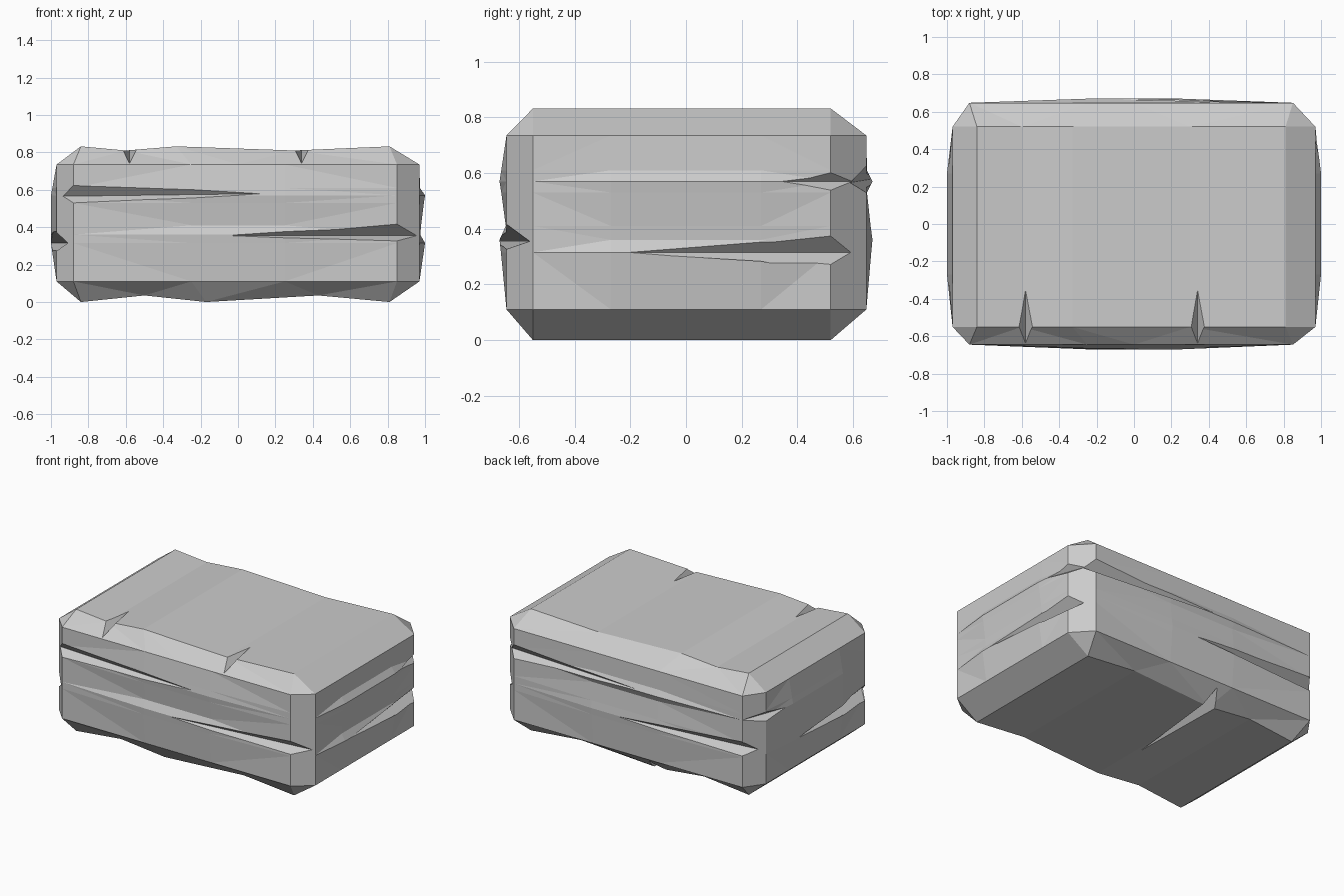
import bpy, bmesh
from mathutils import Vector

if "Cube" in bpy.data.objects:
    bpy.data.objects.remove(bpy.data.objects["Cube"])

# Stone block: stacked octagonal rings, each wall bulging by its own weathering profile
LEVELS = [.11, .315, .36, .41, .53, .57, .61, .735]
FRONT = [0, .8, 1, .1, .75, 1, .75, 0]
RIGHT = [0, 1, .15, .3, .8, 1, .1, 0]
BACK = [0, .8, 1, .7, .1, 1, .1, 0]
LEFT = [0, 1, 1, 1, 1, 1, .75, 0]
SIDE_Y = [-.55, -.27, .27, .52]


def wall_ring(z, f, r, b, l):
    xs = [(-.88, 0), (-.25, 1), (0, 1), (.25, 1), (.85, 0)]
    ys = list(zip(SIDE_Y, [0, 1, 1, 0]))
    pts = [(x, -.645 - .025 * f * k, z) for x, k in xs]
    pts += [(.97 + .03 * r * k, y, z) for y, k in ys]
    pts += [(x, .648 + .022 * b * k, z) for x, k in reversed(xs)]
    pts += [(-.97 - .03 * l * k, y, z) for y, k in reversed(ys)]
    return pts


def cap_ring(profile):
    # Wavy end rectangle; corners are doubled so they weld into corner triangles
    pts = [(x, -.55, z) for x, z in profile]
    pts += [(profile[-1][0], y, profile[-1][1]) for y in SIDE_Y]
    pts += [(x, .52, z) for x, z in reversed(profile)]
    pts += [(profile[0][0], y, profile[0][1]) for y in reversed(SIDE_Y)]
    return pts


BOTTOM = [(-.84, 0), (-.5, .035), (-.17, 0), (.43, .035), (.81, 0)]
TOP = [(-.84, .832), (-.6, .81), (-.33, .832), (.3, .81), (.81, .832)]
rings = [cap_ring(BOTTOM)]
rings += [wall_ring(*row) for row in zip(LEVELS, FRONT, RIGHT, BACK, LEFT)]
rings.append(cap_ring(TOP))

bm = bmesh.new()
loops = [[bm.verts.new(p) for p in ring] for ring in rings]
for a, b in zip(loops, loops[1:]):
    for i in range(len(a)):
        j = (i + 1) % len(a)
        bm.faces.new((a[i], a[j], b[j], b[i]))
for lp in (loops[0], loops[-1]):
    # lengthwise strips, then the two end strips
    for i in range(4):
        bm.faces.new((lp[i], lp[i + 1], lp[12 - i], lp[13 - i]))
    bm.faces.new(lp[4:10])
    bm.faces.new([lp[0]] + lp[13:][:5])
bmesh.ops.remove_doubles(bm, verts=bm.verts, dist=.0005)
bmesh.ops.dissolve_degenerate(bm, edges=bm.edges, dist=.0001)
bmesh.ops.triangulate(bm, faces=bm.faces)
bmesh.ops.recalc_face_normals(bm, faces=bm.faces)
mesh = bpy.data.meshes.new("stone_block")
bm.to_mesh(mesh)
bm.free()
block = bpy.data.objects.new("stone_block", mesh)
bpy.context.collection.objects.link(block)
bpy.context.view_layer.objects.active = block


def crack(tip, mouth, end, out, across, up, down):
    """Carve a wedge that starts at tip, opens at mouth and closes at end."""
    across, m = Vector(across), Vector(mouth)
    cb = bmesh.new()
    for p in (tip, end, out, m + across * up, m - across * down):
        cb.verts.new(p)
    bmesh.ops.convex_hull(cb, input=cb.verts)
    bmesh.ops.recalc_face_normals(cb, faces=cb.faces)
    cm = bpy.data.meshes.new("crack_cutter")
    cb.to_mesh(cm)
    cb.free()
    cutter = bpy.data.objects.new("crack_cutter", cm)
    cutter.hide_render = True
    bpy.context.collection.objects.link(cutter)
    mod = block.modifiers.new("crack", 'BOOLEAN')
    mod.operation, mod.solver, mod.object = 'DIFFERENCE', 'EXACT', cutter
    bpy.ops.object.modifier_apply(modifier=mod.name)
    bpy.data.objects.remove(cutter)


# Long wall cracks, repeated on front and back as a half turn
Z = (0, 0, 1)
for s in (1, -1):
    crack((-.07 * s, -.672 * s, .355), (.86 * s, -.66 * s, .355), (.97 * s, -.56 * s, .355),
          (1.02 * s, -.7 * s, .355), Z, .075, .035)
    crack((.2 * s, -.675 * s, .58), (-.88 * s, -.66 * s, .58), (-.96 * s, -.585 * s, .565),
          (-1.03 * s, -.7 * s, .575), Z, .06, .06)
    # End wall lower cracks
    crack((1.002 * s, -.22 * s, .315), (.985 * s, .53 * s, .315), (.9 * s, .612 * s, .315),
          (1.05 * s, .64 * s, .315), Z, .075, .055)
# End wall upper cracks
for s in (1, -1):
    crack((1.0 * s, .32, .57), (.985 * s, .53, .57), (.88 * s, .645, .57),
          (1.05 * s, .66, .57), Z, .045, .045)

# Chipped notches over the long top and bottom edges
X = (1, 0, 0)
for x in (-.58, .34):
    crack((x, -.3, .825), (x, -.56, .83), (x, -.64, .74), (x, -.67, .86), X, .05, .05)
crack((-.2, -.2, 0), (-.17, .54, .0), (-.15, .64, .09), (-.16, .68, -.03), X, .05, .05)
